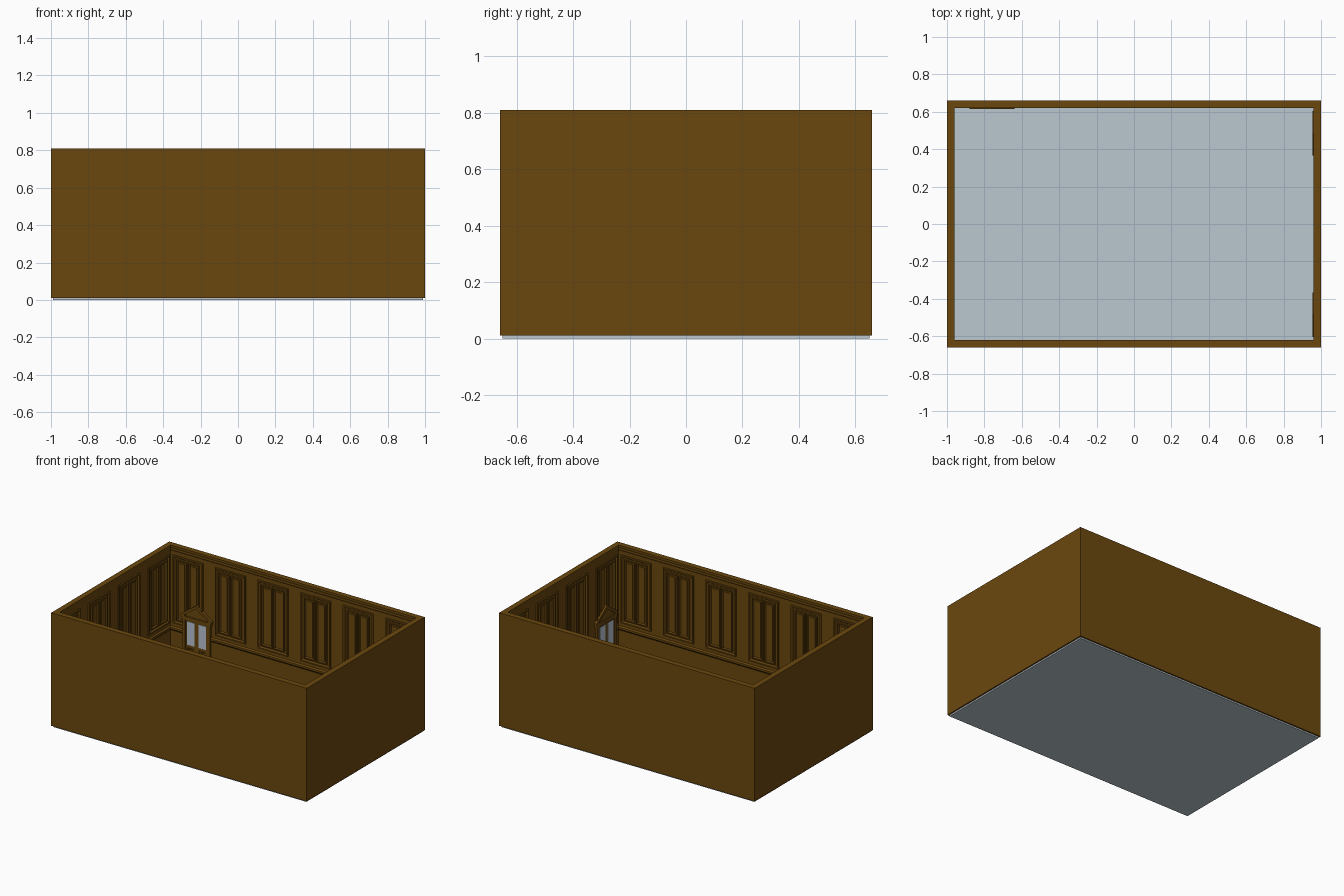
import bpy, bmesh, math
from mathutils import Matrix, Vector

if "Cube" in bpy.data.objects:
    bpy.data.objects.remove(bpy.data.objects["Cube"])

HX, HY = 1.0, 0.66      # outer half sizes
BASE = 0.026            # inset of the flat inner wall face


def mat(name, rgb):
    m = bpy.data.materials.new(name)
    m.diffuse_color = (*rgb, 1)
    m.use_nodes = True
    m.node_tree.nodes["Principled BSDF"].inputs["Base Color"].default_value = m.diffuse_color
    return m


WOOD = mat("brown wood", (0.147, 0.064, 0.0045))
FLOOR = mat("pale blue grey", (0.50, 0.575, 0.63))
GLASS = mat("pane grey", (0.50, 0.56, 0.65))


def finish(name, bm, material):
    bmesh.ops.recalc_face_normals(bm, faces=bm.faces)
    me = bpy.data.meshes.new(name)
    bm.to_mesh(me)
    bm.free()
    me.materials.append(material)
    ob = bpy.data.objects.new(name, me)
    bpy.context.collection.objects.link(ob)
    return ob


def box(bm, lo, hi, M=Matrix()):
    lo, hi = Vector(lo), Vector(hi)
    T = Matrix.Translation((lo + hi) / 2) @ Matrix.Diagonal((*(hi - lo), 1))
    bmesh.ops.create_cube(bm, size=1, matrix=M @ T)


def prism(bm, pts, d0, d1, M):
    """Extrude an outline (u, z) from depth d0 to d1 off the wall."""
    a = [bm.verts.new(M @ Vector((u, d0, z))) for u, z in pts]
    b = [bm.verts.new(M @ Vector((u, d1, z))) for u, z in pts]
    bm.faces.new(a)
    bm.faces.new(b)
    n = len(pts)
    for i in range(n):
        j = (i + 1) % n
        bm.faces.new((a[i], a[j], b[j], b[i]))


def frame(bm, u0, u1, z0, z1, w, d0, d1, M):
    """Rectangular picture-frame moulding with a bevelled inner edge."""
    loops = []
    for ins, d in ((0, d0), (0, d1), (w * .6, d1), (w, d0)):
        loops.append([bm.verts.new(M @ Vector((u, d, z))) for u, z in
                      ((u0 + ins, z0 + ins), (u1 - ins, z0 + ins),
                       (u1 - ins, z1 - ins), (u0 + ins, z1 - ins))])
    for A, B in zip(loops, loops[1:]):
        for i in range(4):
            j = (i + 1) % 4
            bm.faces.new((A[i], A[j], B[j], B[i]))


def wall_matrix(side):
    """Local u along the wall, local y into the room, z up."""
    px, py, ang = {"back": (0, HY - BASE, math.pi), "front": (0, -HY + BASE, 0),
                   "left": (-HX + BASE, 0, -math.pi / 2),
                   "right": (HX - BASE, 0, math.pi / 2)}[side]
    return Matrix.Translation((px, py, 0)) @ Matrix.Rotation(ang, 4, 'Z')


# floor slab
bm = bmesh.new()
box(bm, (-0.99, -0.65, 0), (0.99, 0.65, 0.012))
finish("floor", bm, FLOOR)

# wall shell: one profile with cornice, chair rail and skirting, mitred around the room
profile = [(0, .01), (0, .81), (.039, .81), (.039, .798), (.034, .788), (.034, .778),
           (BASE, .765), (BASE, .235), (.036, .228), (.036, .215), (.029, .205),
           (.029, .09), (.035, .08), (.035, .01)]
bm = bmesh.new()
rings = [[bm.verts.new((sx * (HX - i), sy * (HY - i), z))
          for sx, sy in ((-1, -1), (1, -1), (1, 1), (-1, 1))] for i, z in profile]
for A, B in zip(rings, rings[1:] + rings[:1]):
    for i in range(4):
        j = (i + 1) % 4
        bm.faces.new((A[i], A[j], B[j], B[i]))
finish("walls", bm, WOOD)

# wall panelling: framed bays, each with two tall raised panels
bm = bmesh.new()
for side, count in (("back", 6), ("front", 6), ("left", 4), ("right", 4)):
    M = wall_matrix(side)
    for k in range(count):
        c = (k - (count - 1) / 2) / 3
        frame(bm, c - .118, c + .118, .26, .74, .016, 0, .010, M)
        for s in (-1, 1):
            m = c + s * .047
            frame(bm, m - .042, m + .042, .285, .715, .012, 0, .009, M)
            box(bm, (m - .022, -.002, .305), (m + .022, .005, .695), M)
finish("wall_panels", bm, WOOD)

# doors with gabled heads and two glass panes
for i, (side, u) in enumerate((("back", .76), ("right", -.485), ("right", .485))):
    M = wall_matrix(side) @ Matrix.Translation((u, 0, 0))
    bm = bmesh.new()
    box(bm, (-.09, 0, .01), (.09, .011, .32), M)                 # leaf
    for s in (-1, 1):
        lo, hi = sorted((s * .085, s * .108))
        box(bm, (lo, 0, .01), (hi, .017, .325), M)               # jamb
        lo, hi = sorted((s * .015, s * .075))
        frame(bm, lo, hi, .03, .12, .01, .011, .015, M)          # lower panel
        prism(bm, [(s * .12, .335), (s * .12, .35), (0, .435), (0, .412),
                   (s * .09, .35), (s * .09, .335)], 0, .019, M)  # gable rake
    box(bm, (-.115, 0, .315), (.115, .018, .34), M)              # lintel
    prism(bm, [(-.1, .338), (.1, .338), (0, .42)], 0, .011, M)   # gable infill
    finish(f"door_{i + 1}", bm, WOOD)
    bm = bmesh.new()
    for s in (-1, 1):
        lo, hi = sorted((s * .015, s * .075))
        box(bm, (lo, .009, .14), (hi, .0135, .305), M)
    finish(f"door_panes_{i + 1}", bm, GLASS)
